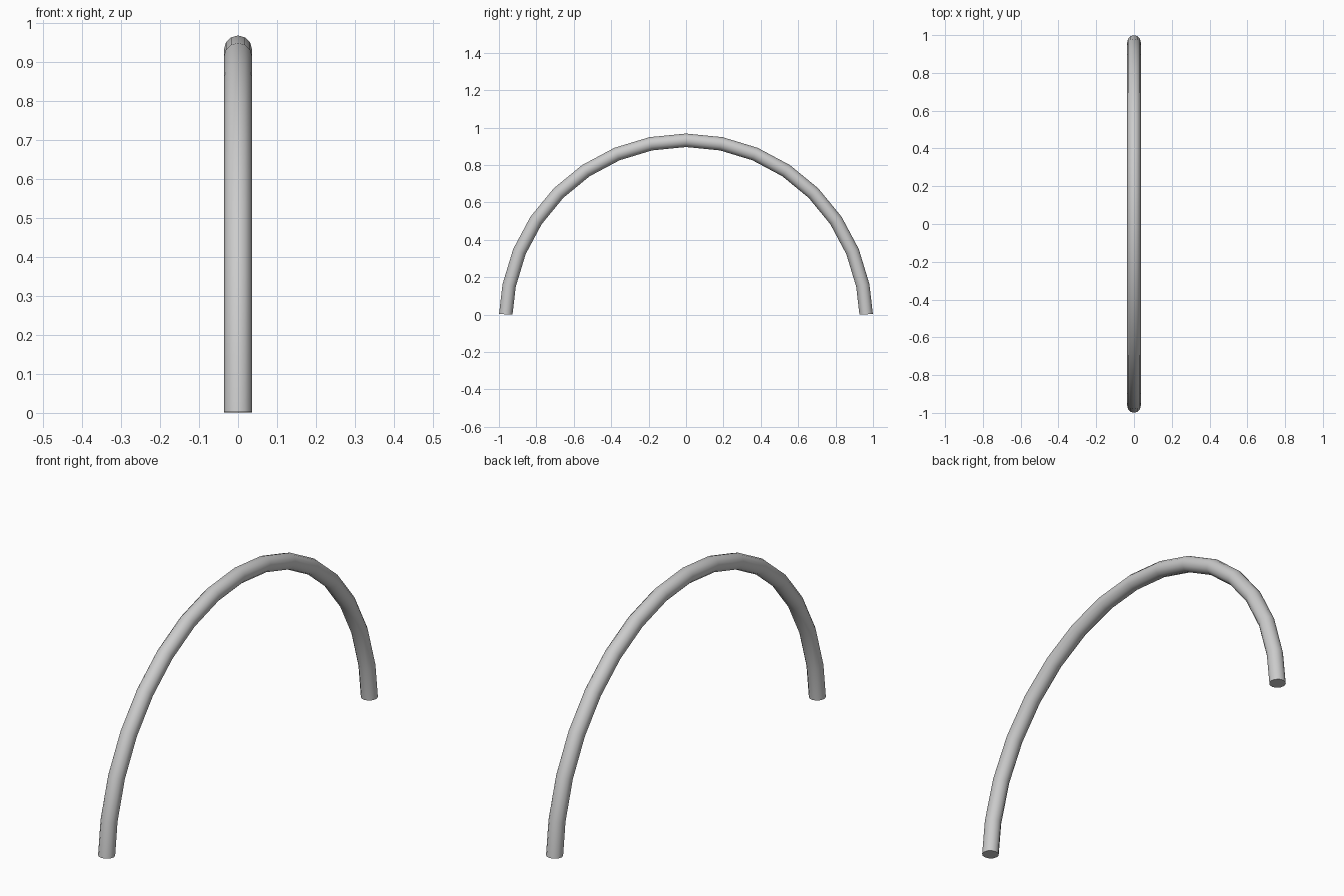
import bpy, bmesh
from math import sin, cos, pi, radians

if "Cube" in bpy.data.objects:
    bpy.data.objects.remove(bpy.data.objects["Cube"])

SIDES = 12          # sides of the round tube
R = 0.964           # centre-line radius of the arch
TUBE = 0.036        # tube radius
CENTRE_Z = -0.032   # arc centre sits just below the ground
STEP = 11.25        # degrees per arch segment
END = 88.0          # angle at which the feet meet the ground

# Arch stations: even steps, with shorter last segments at the feet
angles = [-END] + [i * STEP for i in range(-7, 8)] + [END]

bm = bmesh.new()


def ring(deg):
    a = radians(deg)
    verts = []
    for k in range(SIDES):
        t = 2 * pi * k / SIDES
        r = R + TUBE * cos(t)
        verts.append(bm.verts.new((TUBE * sin(t), r * sin(a), r * cos(a) + CENTRE_Z)))
    return verts


# Tube walls
rings = [ring(d) for d in angles]
for a, b in zip(rings, rings[1:]):
    for k in range(SIDES):
        n = (k + 1) % SIDES
        bm.faces.new((a[k], a[n], b[n], b[k]))

# End caps
bm.faces.new(rings[0])
bm.faces.new(rings[-1])
bmesh.ops.recalc_face_normals(bm, faces=bm.faces[:])

mesh = bpy.data.meshes.new("arch_tube")
bm.to_mesh(mesh)
bm.free()
arch = bpy.data.objects.new("arch_tube", mesh)
bpy.context.collection.objects.link(arch)

# Smooth walls, sharp rims at the feet
bpy.context.view_layer.objects.active = arch
arch.select_set(True)
bpy.ops.object.shade_smooth_by_angle(angle=radians(40))
